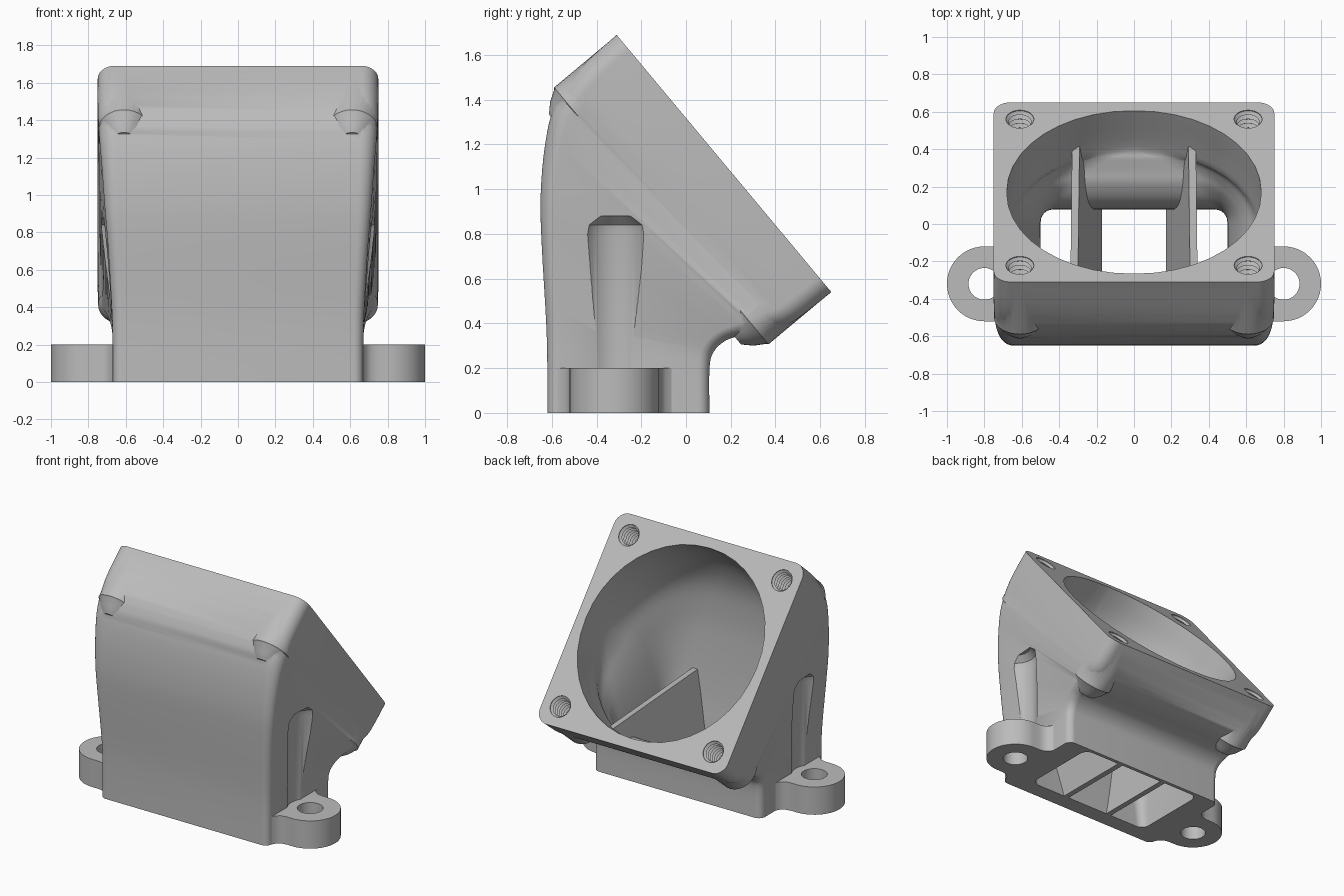
import bpy, bmesh, math
from mathutils import Vector, Matrix

cube = bpy.data.objects.get("Cube")
if cube:
    bpy.data.objects.remove(cube, do_unlink=True)

grey = bpy.data.materials.new("light grey")
grey.use_nodes = True
grey.diffuse_color = (0.5, 0.5, 0.5, 1)
grey.node_tree.nodes["Principled BSDF"].inputs["Base Color"].default_value = (0.5, 0.5, 0.5, 1)


def loft(name, rings):
    """Skin a list of equal point rings and cap both ends."""
    bm = bmesh.new()
    rows = [[bm.verts.new(p) for p in ring] for ring in rings]
    n = len(rows[0])
    for a, b in zip(rows, rows[1:]):
        for i in range(n):
            j = (i + 1) % n
            bm.faces.new((a[i], a[j], b[j], b[i]))
    bm.faces.new(rows[0])
    bm.faces.new(rows[-1])
    bmesh.ops.recalc_face_normals(bm, faces=bm.faces)
    mesh = bpy.data.meshes.new(name)
    bm.to_mesh(mesh)
    bm.free()
    mesh.materials.append(grey)
    obj = bpy.data.objects.new(name, mesh)
    bpy.context.collection.objects.link(obj)
    return obj


def lathe(name, profile, matrix, sides=32):
    """Turn (distance, radius) pairs about the local z axis."""
    angles = [math.tau * i / sides for i in range(sides)]
    return loft(name, [[matrix @ Vector((r * math.cos(a), r * math.sin(a), t))
                        for a in angles] for t, r in profile])


def section(fy, fz, by, bz, half, radius, steps=10):
    """Rounded rectangle spanning a front point and a back point."""
    front, back = Vector((0, fy, fz)), Vector((0, by, bz))
    mid, reach = (front + back) / 2, (back - front).length / 2
    along = (back - front).normalized()
    r = min(radius, 0.985 * half, 0.985 * reach)
    ring = []
    for k, (sx, sy) in enumerate(((1, 1), (-1, 1), (-1, -1), (1, -1))):
        for i in range(steps + 1):
            a = math.pi / 2 * (k + i / steps)
            u = sx * (half - r) + r * math.cos(a)
            v = sy * (reach - r) + r * math.sin(a)
            ring.append(mid + along * v + Vector((u, 0, 0)))
    return ring


def smooth_sections(keys, steps=4):
    """Catmull-Rom interpolation through the key sections."""
    out = []
    for i in range(len(keys) - 1):
        quad = [keys[max(i - 1, 0)], keys[i], keys[i + 1], keys[min(i + 2, len(keys) - 1)]]
        for s in range(steps):
            t = s / steps
            out.append([0.5 * (2 * b + (c - a) * t + (2 * a - 5 * b + 4 * c - d) * t * t
                               + (3 * b - a - 3 * c + d) * t ** 3) for a, b, c, d in zip(*quad)])
    return [section(*k) for k in out + [keys[-1]]]


def combine(target, other, operation):
    other.hide_render = True
    mod = target.modifiers.new(operation.lower(), 'BOOLEAN')
    mod.operation, mod.solver, mod.object = operation, 'EXACT', other
    bpy.ops.object.select_all(action='DESELECT')
    bpy.context.view_layer.objects.active = target
    target.select_set(True)
    bpy.ops.object.modifier_apply(modifier=mod.name)
    bpy.data.objects.remove(other, do_unlink=True)


# Outer shell: front y, front z, back y, back z, half width, corner radius
duct = loft("duct_body", smooth_sections([
    (-.62, 0, .105, 0, .67, .05),
    (-.62, .2, .105, .2, .67, .05),
    (-.625, .4, .125, .275, .675, .055),
    (-.645, .75, .18, .325, .695, .06),
    (-.65, .97, .25, .345, .712, .07),
    (-.63, 1.2, .32, .355, .728, .08),
    (-.585, 1.38, .4, .375, .742, .09),
    (-.48, 1.535, .49, .415, .75, .09),
    (-.31, 1.69, .65, .54, .75, .09)]))

# Frame of the tilted mounting face
top_edge, low_edge = Vector((0, -.31, 1.69)), Vector((0, .65, .54))
down = (low_edge - top_edge).normalized()
inward = Vector((0, down.z, -down.y))
face_mid = (top_edge + low_edge) / 2
tilt = Vector((0, 0, 1)).rotation_difference(inward).to_matrix().to_4x4()
corners = [Matrix.Translation(face_mid + Vector((.61 * sx, 0, 0)) + down * .61 * sy) @ tilt
           for sx in (-1, 1) for sy in (-1, 1)]

# Screw bosses behind the mounting face
for m in corners:
    boss = [(.02, .138), (.365, .138), (.372, .13), (.42, .1), (.46, .06)]
    combine(duct, lathe("boss", boss, m), 'UNION')

# Mounting ears with flared roots
for s in (-1, 1):
    half = [(.58, .26), (.67, .255), (.685, .228), (.71, .208), (.75, .2)]
    arc = [(.8 + .2 * math.sin(a), .2 * math.cos(a))
           for a in (math.pi * i / 24 for i in range(25))]
    outline = half + arc + [(x, -y) for x, y in reversed(half)]
    ear = loft("ear", [[Vector((s * x, y - .32, z)) for x, y in outline] for z in (0, .2)])
    combine(duct, ear, 'UNION')

# Air passage: round at the mounting face, rectangular at the base
passage = loft("passage_cutter", smooth_sections([
    (-.5, -.1, .08, -.1, .5, .06),
    (-.5, 0, .08, 0, .5, .06),
    (-.52, .2, .08, .2, .5, .07),
    (-.55, .42, .12, .315, .52, .12),
    (-.58, .75, .21, .385, .56, .25),
    (-.59, 1.0, .29, .405, .6, .38),
    (-.565, 1.25, .35, .418, .65, .52),
    (-.457, 1.477, .413, .433, .68, .68),
    (-.265, 1.637, .605, .593, .68, .68),
    (-.188, 1.701, .682, .657, .68, .68)]))
combine(duct, passage, 'DIFFERENCE')

# Threaded screw holes
for m in corners:
    thread = [(-.02, .075), (.005, .075)]
    thread += [(.02 + .015 * i, .06 if i % 2 == 0 else .077) for i in range(20)]
    combine(duct, lathe("screw_cutter", thread, m, 24), 'DIFFERENCE')

# Ear holes and the driver clearance grooves above them
for s in (-1, 1):
    spot = Matrix.Translation((.8 * s, -.32, 0))
    hole = lathe("hole_cutter", [(-.1, .085), (.3, .085)], spot)
    combine(duct, hole, 'DIFFERENCE')
    groove = lathe("groove_cutter", [(.2, .15), (.8, .15), (.84, .142), (.88, .1)], spot, 64)
    combine(duct, groove, 'DIFFERENCE')

# Two leaning vanes splitting the passage
vane_side = [(-.56, 0), (.092, 0), (.092, .2), (.128, .3), (.21, .362),
             (.33, .385), (.42, .43), (.43, .515), (-.6, .57)]
for s in (-1, 1):
    sheets = [[Vector((s * (.19 + .235 * z + w), y, z)) for y, z in vane_side]
              for w in (-.02, .02)]
    combine(duct, loft("vane", sheets), 'UNION')

# Smooth shading with crisp edges
bpy.ops.object.select_all(action='DESELECT')
bpy.context.view_layer.objects.active = duct
duct.select_set(True)
bpy.ops.object.shade_smooth_by_angle(angle=math.radians(32))
